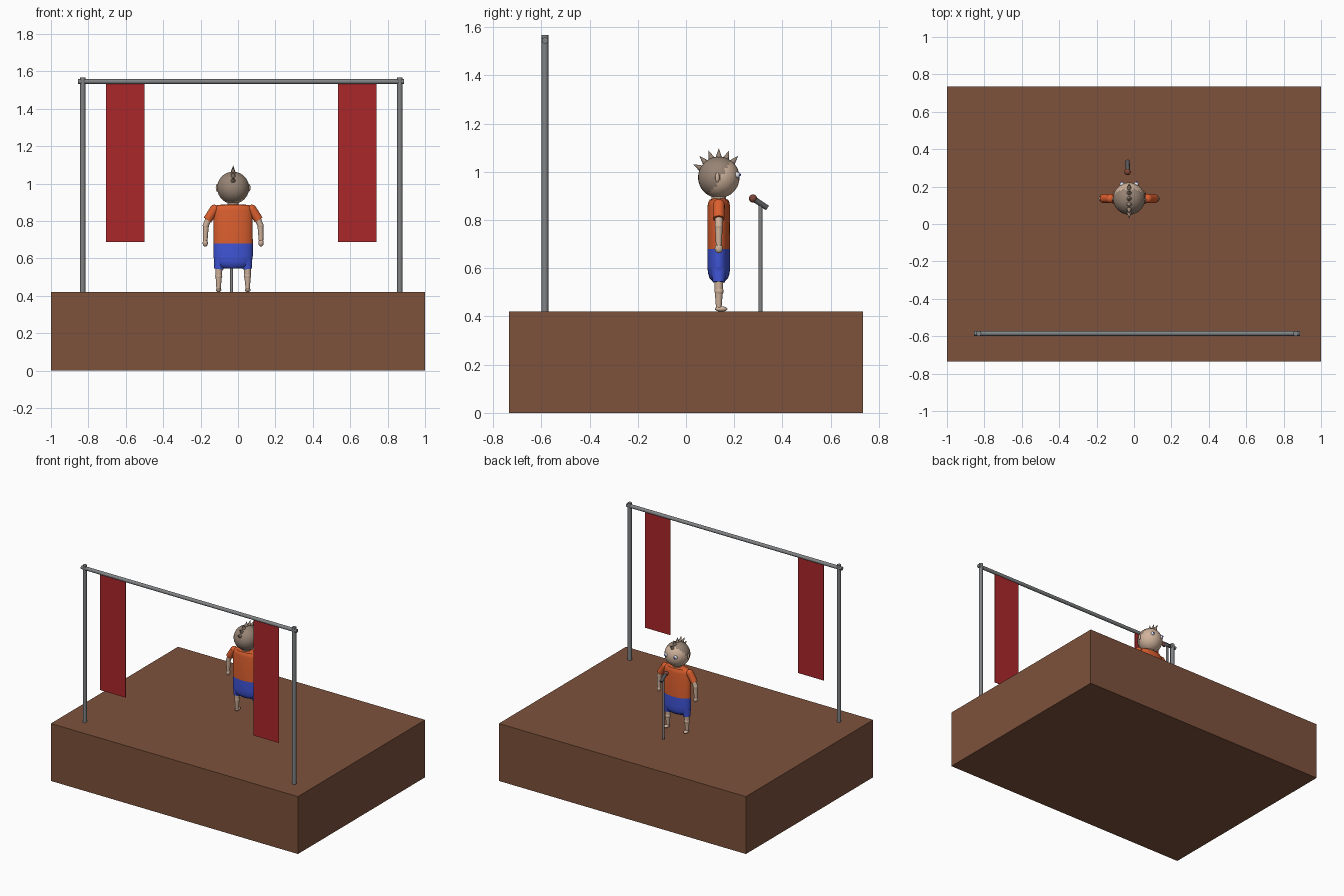
import bpy, bmesh, math
from mathutils import Vector

if "Cube" in bpy.data.objects:
    bpy.data.objects.remove(bpy.data.objects["Cube"])


def material(name, r, g, b):
    m = bpy.data.materials.new(name)
    m.diffuse_color = [(c / 255) ** 2.2 for c in (r, g, b)] + [1]
    m.use_nodes = True
    m.node_tree.nodes["Principled BSDF"].inputs["Base Color"].default_value = m.diffuse_color
    return m


WOOD = material("stage brown", 124, 83, 62)
METAL = material("pole grey", 128, 130, 132)
CLOTH = material("banner red", 170, 44, 46)
SHIRT = material("shirt orange", 218, 95, 50)
SHORTS = material("shorts blue", 66, 86, 215)
SKIN = material("skin", 208, 178, 155)
HAIR = material("hair stubble", 150, 131, 116)
DARK = material("dark grey", 85, 85, 88)
WHITE = material("eye white", 225, 225, 230)
MIC = material("mic head brown", 125, 72, 58)

CX, CY = -0.026, 0.136          # singer's axis


def finish(bm, name, mats, smooth=True):
    bmesh.ops.recalc_face_normals(bm, faces=bm.faces)
    me = bpy.data.meshes.new(name)
    bm.to_mesh(me)
    bm.free()
    for m in mats:
        me.materials.append(m)
    ob = bpy.data.objects.new(name, me)
    bpy.context.collection.objects.link(ob)
    if smooth:
        bpy.ops.object.select_all(action='DESELECT')
        ob.select_set(True)
        bpy.context.view_layer.objects.active = ob
        bpy.ops.object.shade_smooth_by_angle(angle=math.radians(40))
    return ob


def box(name, lo, hi, mat):
    bm = bmesh.new()
    bmesh.ops.create_cube(bm, size=1)
    for v in bm.verts:
        v.co = [(l + h) / 2 + c * (h - l) for c, l, h in zip(v.co, lo, hi)]
    return finish(bm, name, [mat], False)


def rod(name, a, b, r1, r2, mat, seg=16):
    a, b = Vector(a), Vector(b)
    bm = bmesh.new()
    bmesh.ops.create_cone(bm, cap_ends=True, segments=seg, radius1=r1, radius2=r2, depth=(b - a).length)
    bm.transform((b - a).to_track_quat('Z', 'Y').to_matrix().to_4x4())
    bmesh.ops.translate(bm, vec=(a + b) / 2, verts=bm.verts)
    return finish(bm, name, [mat])


def ball(name, c, r, mat, seg=16, rule=None, mat2=None):
    bm = bmesh.new()
    bmesh.ops.create_uvsphere(bm, u_segments=seg, v_segments=seg * 2 // 3, radius=1)
    r = r if isinstance(r, tuple) else (r, r, r)
    for f in bm.faces:
        if rule and rule(f.calc_center_median()):
            f.material_index = 1
    bmesh.ops.scale(bm, vec=r, verts=bm.verts)
    bmesh.ops.translate(bm, vec=c, verts=bm.verts)
    return finish(bm, name, [mat] + ([mat2] if mat2 else []))


# Stage, frame and banners
box("stage", (-1, -0.735, 0), (1, 0.735, 0.42), WOOD)
for side, x in (("left", -0.83), ("right", 0.865)):
    rod(side + "_pole", (x, -0.585, 0.42), (x, -0.585, 1.568), 0.014, 0.014, METAL)
rod("top_bar", (-0.855, -0.585, 1.545), (0.888, -0.585, 1.545), 0.013, 0.013, METAL)
for side, x in (("left", -0.705), ("right", 0.535)):
    box(side + "_banner", (x, -0.587, 0.687), (x + 0.206, -0.583, 1.54), CLOTH)

# Torso: oval lathe, shirt above and shorts below the waist
profile = [(0.05, 0.889), (0.085, 0.884), (0.099, 0.872), (0.104, 0.855), (0.105, 0.68),
           (0.105, 0.61), (0.1, 0.58), (0.085, 0.558), (0.055, 0.546)]
bm = bmesh.new()
N = 32
rings = []
for r, z in profile:
    rings.append([bm.verts.new((CX + r * math.cos(t), CY + r * 0.45 * math.sin(t), z))
                  for t in (2 * math.pi * i / N for i in range(N))])
for a, b in zip(rings, rings[1:]):
    for i in range(N):
        j = (i + 1) % N
        bm.faces.new((a[i], a[j], b[j], b[i]))
bm.faces.new(rings[0])
bm.faces.new(rings[-1])
for f in bm.faces:
    f.material_index = int(f.calc_center_median().z < 0.68)
finish(bm, "torso", [SHIRT, SHORTS])

# Head with shaved hair at top and back, and spikes
H = Vector((CX, CY, 0.977))
ball("head", H, 0.086, SKIN, 30, lambda c: c.y < 0.08 + 0.7 * c.z, HAIR)
rod("neck", (CX, CY, 0.87), (CX, CY, 0.91), 0.03, 0.03, SKIN)
for i in range(6):
    a = math.radians(48 + 21 * i)
    d = Vector((0, math.cos(a), math.sin(a)))
    rod("hair_spike_%d" % (i + 1), H + d * 0.078, H + d * 0.119, 0.015, 0.0005, HAIR, 12)

for side, s in (("left", -1), ("right", 1)):
    def at(x, y, z):
        return (CX + s * x, CY + y, z)
    # Face
    ball(side + "_ear", at(0.085, -0.006, 0.977), (0.008, 0.009, 0.021), SKIN, 12)
    ball(side + "_eye", at(0.038, 0.076, 0.987), 0.013, WHITE, 12)
    ball(side + "_pupil", at(0.040, 0.086, 0.988), 0.006, SHORTS, 10)
    # Arm
    ball(side + "_shoulder", at(0.1, 0, 0.862), 0.025, SHIRT)
    rod(side + "_sleeve", at(0.1, 0, 0.862), at(0.137, 0, 0.805), 0.025, 0.024, SHIRT)
    rod(side + "_upper_arm", at(0.13, 0, 0.815), at(0.146, 0, 0.775), 0.017, 0.016, SKIN)
    ball(side + "_elbow", at(0.146, 0, 0.775), 0.017, SKIN)
    rod(side + "_forearm", at(0.146, 0, 0.775), at(0.149, 0, 0.695), 0.016, 0.012, SKIN)
    ball(side + "_hand", at(0.149, 0, 0.682), (0.014, 0.017, 0.02), SKIN)
    # Leg
    rod(side + "_shorts_leg", at(0.07, 0, 0.6), at(0.077, 0, 0.542), 0.032, 0.025, SHORTS)
    rod(side + "_thigh", at(0.076, 0, 0.55), at(0.077, 0, 0.505), 0.019, 0.017, SKIN)
    ball(side + "_knee", at(0.077, 0.001, 0.505), 0.019, SKIN)
    rod(side + "_shin", at(0.077, 0, 0.505), at(0.078, 0, 0.43), 0.017, 0.011, SKIN)
    ball(side + "_foot", at(0.078, 0.01, 0.431), (0.015, 0.026, 0.011), SKIN)

# Microphone on its stand
MX = -0.034
rod("mic_stand", (MX, 0.309, 0.42), (MX, 0.309, 0.865), 0.008, 0.008, METAL)
rod("mic_body", (MX, 0.284, 0.885), (MX, 0.338, 0.85), 0.012, 0.011, DARK)
ball("mic_head", (MX, 0.278, 0.889), 0.017, MIC)
